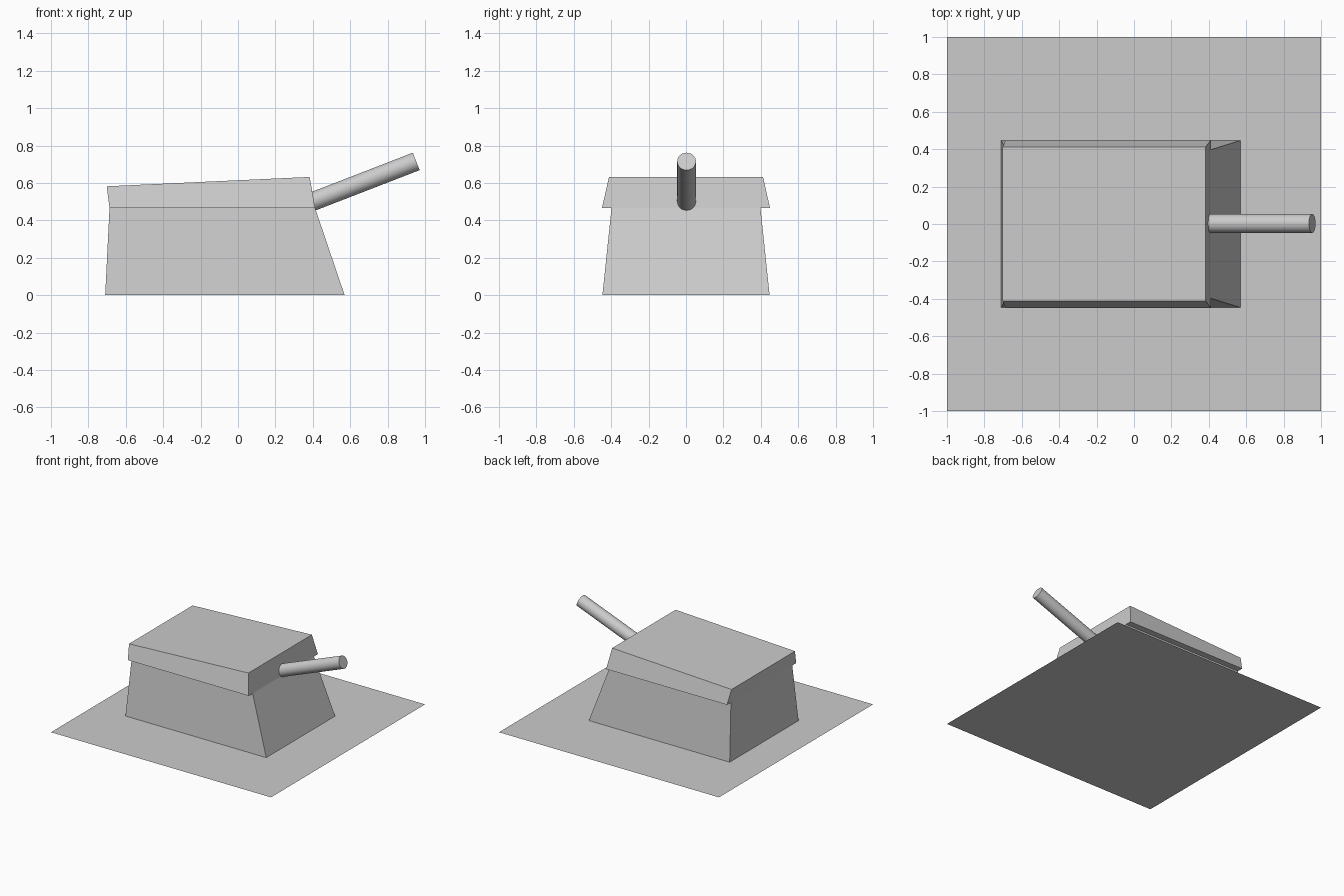
import bpy
from mathutils import Vector

if "Cube" in bpy.data.objects:
    bpy.data.objects.remove(bpy.data.objects["Cube"])


def tapered_block(name, bottom, top):
    """Each end: (x_left, z_left, x_right, z_right, half_depth)."""
    verts = []
    for xl, zl, xr, zr, d in (bottom, top):
        verts += [(xl, -d, zl), (xr, -d, zr), (xr, d, zr), (xl, d, zl)]
    faces = [(3, 2, 1, 0), (4, 5, 6, 7)]
    faces += [(i, (i + 1) % 4, (i + 1) % 4 + 4, i + 4) for i in range(4)]
    mesh = bpy.data.meshes.new(name)
    mesh.from_pydata(verts, [], faces)
    obj = bpy.data.objects.new(name, mesh)
    bpy.context.collection.objects.link(obj)
    return obj


def rod(name, start, end, radius):
    a, b = Vector(start), Vector(end)
    bpy.ops.mesh.primitive_cylinder_add(vertices=32, radius=radius,
                                        depth=(b - a).length, location=(a + b) / 2)
    obj = bpy.context.object
    obj.name = name
    obj.rotation_euler = (b - a).to_track_quat('Z', 'Y').to_euler()
    bpy.ops.object.shade_smooth_by_angle()
    return obj


# Flat square base sheet
bpy.ops.mesh.primitive_plane_add(size=2)
bpy.context.object.name = "base_sheet"

# Tapered lower body with a sloping front
tapered_block("lower_body", (-0.71, 0, 0.57, 0, 0.447), (-0.687, 0.466, 0.412, 0.466, 0.398))

# Overhanging upper block with a slightly tilted top
tapered_block("upper_block", (-0.687, 0.466, 0.412, 0.466, 0.449), (-0.702, 0.582, 0.383, 0.632, 0.412))

# Raised round barrel
rod("barrel", (0.39, 0.003, 0.497), (0.953, 0.003, 0.715), 0.05)
